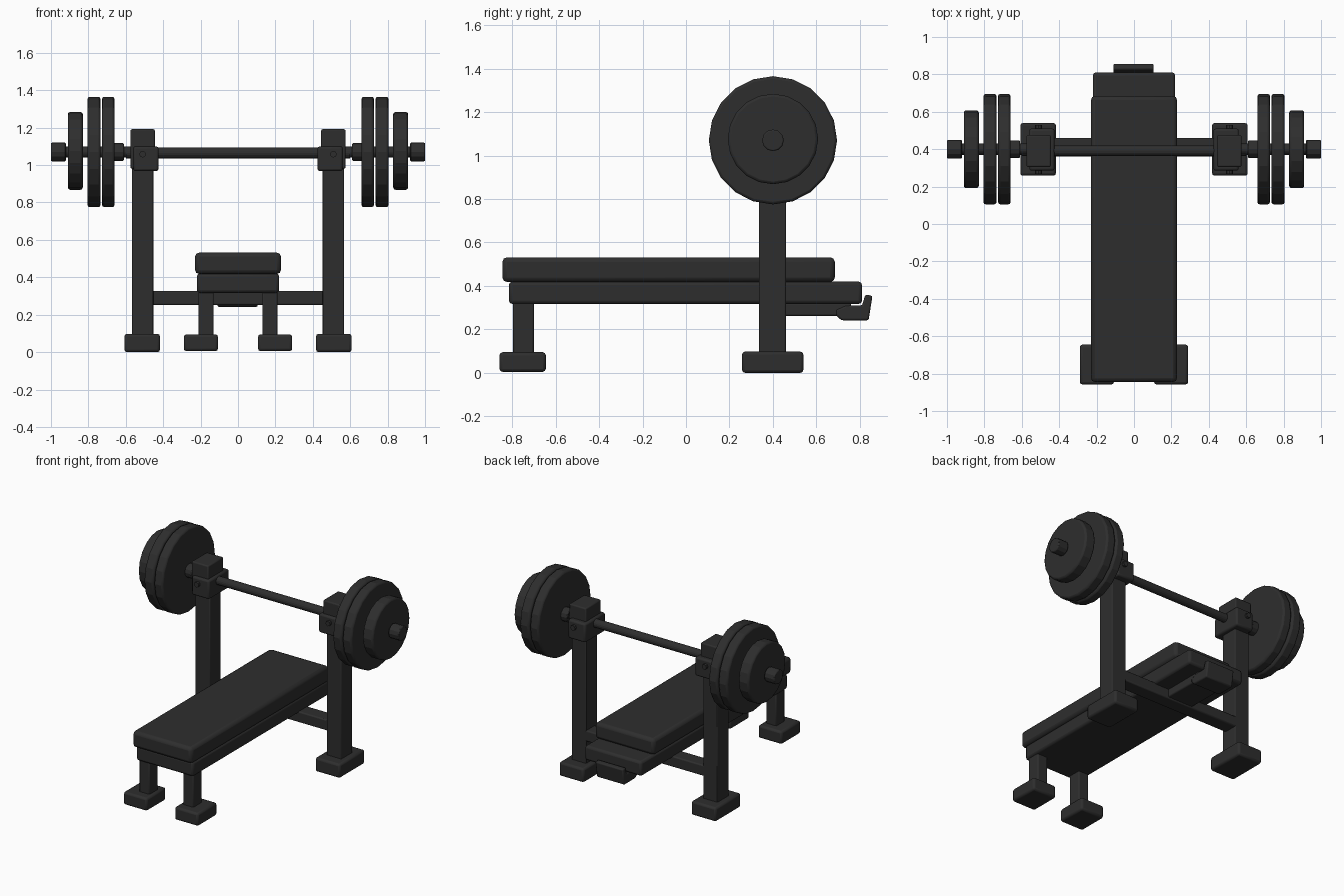
import bpy, bmesh, math
from mathutils import Matrix, Vector

if "Cube" in bpy.data.objects:
    bpy.data.objects.remove(bpy.data.objects["Cube"])

black = bpy.data.materials.new("matte black")
black.use_nodes = True
COLOUR = (0.027, 0.027, 0.027, 1)
black.diffuse_color = COLOUR
black.node_tree.nodes["Principled BSDF"].inputs["Base Color"].default_value = COLOUR

BAR_Y, BAR_Z = 0.40, 1.07


def finish(name, bm, bevel, segments=2):
    """Turn a bmesh into a named object with softened edges."""
    bmesh.ops.recalc_face_normals(bm, faces=bm.faces)
    mesh = bpy.data.meshes.new(name)
    bm.to_mesh(mesh)
    bm.free()
    mesh.materials.append(black)
    obj = bpy.data.objects.new(name, mesh)
    bpy.context.collection.objects.link(obj)
    if bevel:
        mod = obj.modifiers.new("soft edges", "BEVEL")
        mod.width, mod.segments = bevel, segments
        mod.limit_method, mod.angle_limit = "ANGLE", math.radians(40)
    bpy.ops.object.select_all(action="DESELECT")
    obj.select_set(True)
    bpy.context.view_layer.objects.active = obj
    bpy.ops.object.shade_smooth_by_angle(angle=math.radians(15))
    return obj


def box(name, x, y, z, bevel=0.012):
    """Box from (min, max) ranges."""
    bm = bmesh.new()
    bmesh.ops.create_cube(bm, size=1)
    for v in bm.verts:
        v.co = Vector([(r[0] + r[1]) / 2 + c * (r[1] - r[0]) for r, c in zip((x, y, z), v.co)])
    return finish(name, bm, bevel)


def rod(name, axis, start, end, centre, radius, sides=20, bevel=0.0):
    """Cylinder along X or Y between two stations."""
    bm = bmesh.new()
    bmesh.ops.create_cone(bm, cap_ends=True, segments=sides, radius1=radius,
                          radius2=radius, depth=abs(end - start))
    mid = (start + end) / 2
    if axis == "X":
        turn, place = Matrix.Rotation(math.pi / 2, 4, "Y"), (mid, *centre)
    else:
        turn, place = Matrix.Rotation(math.pi / 2, 4, "X"), (centre[0], mid, centre[1])
    bmesh.ops.transform(bm, matrix=Matrix.Translation(place) @ turn, verts=bm.verts)
    return finish(name, bm, bevel)


# Bench
box("pad", (-0.23, 0.23), (-0.845, 0.685), (0.418, 0.532), 0.022)
box("bench_frame", (-0.22, 0.22), (-0.815, 0.81), (0.317, 0.42), 0.016)
box("crossbar", (-0.47, 0.47), (0.36, 0.46), (0.252, 0.328), 0.008)
box("rear_beam", (-0.10, 0.10), (0.42, 0.76), (0.262, 0.322), 0.008)

# Upturned hook at the rear end
profile = [(0.69, 0.265), (0.715, 0.242), (0.84, 0.242), (0.858, 0.355),
           (0.825, 0.36), (0.81, 0.31), (0.735, 0.31), (0.69, 0.29)]
bm = bmesh.new()
face = bm.faces.new([bm.verts.new((-0.11, y, z)) for y, z in profile])
ext = bmesh.ops.extrude_face_region(bm, geom=[face])
bmesh.ops.translate(bm, vec=(0.215, 0, 0),
                    verts=[g for g in ext["geom"] if isinstance(g, bmesh.types.BMVert)])
finish("rear_hook", bm, 0.008)

# Mirrored pairs
for side, s in (("left", 1), ("right", -1)):
    def span(a, b):
        return tuple(sorted((s * a, s * b)))

    box(f"{side}_front_leg", span(0.13, 0.21), (-0.795, -0.70), (0.08, 0.33), 0.008)
    box(f"{side}_front_foot", span(0.107, 0.29), (-0.858, -0.645), (0.005, 0.095), 0.014)
    box(f"{side}_upright", span(0.453, 0.567), (0.335, 0.46), (0.08, 1.0), 0.006)
    box(f"{side}_upright_foot", span(0.417, 0.608), (0.258, 0.54), (0, 0.098), 0.014)
    box(f"{side}_upright_cap", span(0.445, 0.575), (0.305, 0.475), (0.98, 1.192), 0.008)
    box(f"{side}_rack_bracket", span(0.425, 0.56), (0.285, 0.51), (0.968, 1.10), 0.012)
    for end, y in (("front", 0.277), ("rear", 0.518)):
        rod(f"{side}_{end}_bolt", "Y", y - 0.01, y + 0.01, (s * 0.51, 1.058), 0.018, 8)

    # Sleeve, collar, weight plates and end cap
    centre = (BAR_Y, BAR_Z)
    rod(f"{side}_sleeve", "X", s * 0.56, s * 0.96, centre, 0.03)
    rod(f"{side}_inner_collar", "X", s * 0.61, s * 0.67, centre, 0.047, 12, 0.005)
    rod(f"{side}_inner_plate", "X", s * 0.66, s * 0.727, centre, 0.295, 20, 0.012)
    rod(f"{side}_middle_plate", "X", s * 0.735, s * 0.805, centre, 0.295, 20, 0.012)
    rod(f"{side}_outer_plate", "X", s * 0.83, s * 0.91, (BAR_Y, 1.076), 0.208, 20, 0.012)
    rod(f"{side}_end_cap", "X", s * 0.92, s * 1.0, centre, 0.05, 12, 0.006)

rod("bar", "X", -0.6, 0.6, (0.392, 1.064), 0.029, 16)
